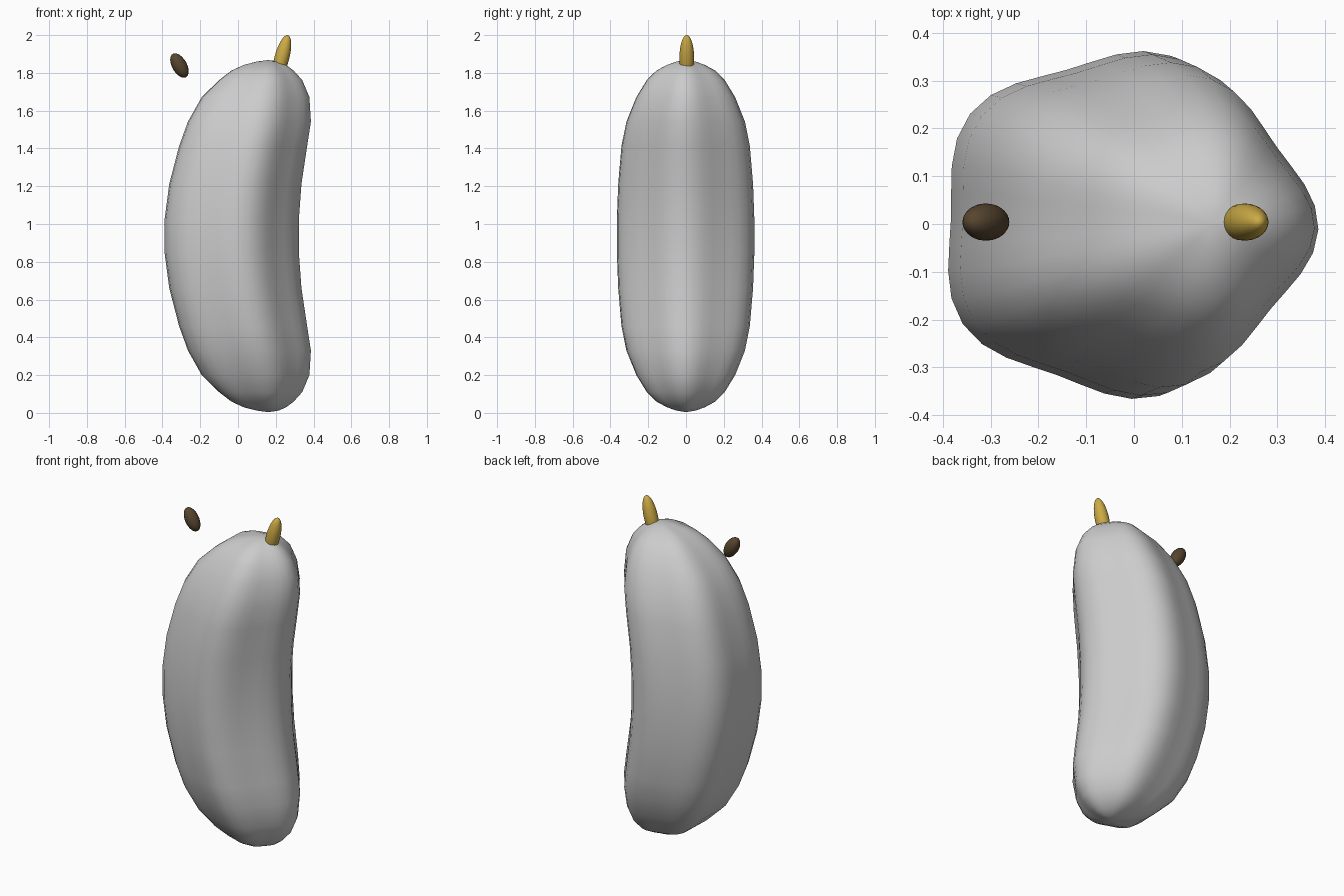
import bpy, bmesh, math
from mathutils import Matrix

if "Cube" in bpy.data.objects:
    bpy.data.objects.remove(bpy.data.objects["Cube"])


def material(name, rgb):
    m = bpy.data.materials.new(name)
    m.diffuse_color = (*rgb, 1)
    m.use_nodes = True
    m.node_tree.nodes["Principled BSDF"].inputs["Base Color"].default_value = m.diffuse_color
    return m


GREY = material("light grey", (0.6, 0.6, 0.6))
GOLD = material("golden yellow", (0.60, 0.40, 0.06))
BROWN = material("dark brown", (0.095, 0.06, 0.028))


def finish(name, bm, mat):
    bmesh.ops.recalc_face_normals(bm, faces=bm.faces)
    for f in bm.faces:
        f.smooth = True
    mesh = bpy.data.meshes.new(name)
    bm.to_mesh(mesh)
    bm.free()
    mesh.materials.append(mat)
    ob = bpy.data.objects.new(name, mesh)
    bpy.context.collection.objects.link(ob)
    return ob


# Five-ridged cross-section, one ridge pointing to the inner side (+x)
SEG = 40
section = []
for i in range(SEG):
    a = 2 * math.pi * i / SEG
    r = 1 + 0.055 * math.cos(5 * a)
    t = a - math.radians(2)
    section.append((r * math.cos(t), r * math.sin(t)))
x_min, x_max = min(p[0] for p in section), max(p[0] for p in section)
y_max = max(p[1] for p in section)

# Lower half of the curved fruit: height, outer x, inner x, half depth
half = [(0.012, 0.10, 0.215, 0.05), (0.03, 0.03, 0.255, 0.10),
        (0.06, -0.035, 0.295, 0.155), (0.11, -0.10, 0.34, 0.205),
        (0.20, -0.192, 0.378, 0.26), (0.33, -0.265, 0.386, 0.312),
        (0.46, -0.312, 0.366, 0.338), (0.66, -0.364, 0.336, 0.355),
        (0.85, -0.389, 0.322, 0.362)]
TOP = 1.872
stations = half + [(TOP - z, l, r, d) for z, l, r, d in reversed(half)]

# Fruit body, lofted through the stations and closed at both poles
bm = bmesh.new()
rings = []
for z, left, right, depth in stations:
    sx = (right - left) / (x_max - x_min)
    sy = depth / y_max
    rings.append([bm.verts.new((left + (x - x_min) * sx, y * sy, z))
                  for x, y in section])
poles = [bm.verts.new((0.16, 0, z)) for z in (0.004, TOP - 0.004)]
for i in range(SEG):
    j = (i + 1) % SEG
    for lo, hi in zip(rings, rings[1:]):
        bm.faces.new((lo[i], lo[j], hi[j], hi[i]))
    bm.faces.new((poles[0], rings[0][j], rings[0][i]))
    bm.faces.new((poles[1], rings[-1][i], rings[-1][j]))
finish("fruit_body", bm, GREY)


def ellipsoid(name, centre, radius, length, tilt, mat):
    bm = bmesh.new()
    matrix = (Matrix.Translation(centre)
              @ Matrix.Rotation(math.radians(tilt), 4, 'Y')
              @ Matrix.Diagonal((radius, radius, length, 1)))
    bmesh.ops.create_uvsphere(bm, u_segments=24, v_segments=16, radius=1,
                              matrix=matrix)
    return finish(name, bm, mat)


# Stem on top and the separate tip floating beside it
ellipsoid("stem", (0.232, 0.004, 1.879), 0.039, 0.125, 15, GOLD)
ellipsoid("tip", (-0.31, 0.004, 1.839), 0.039, 0.071, -30, BROWN)
